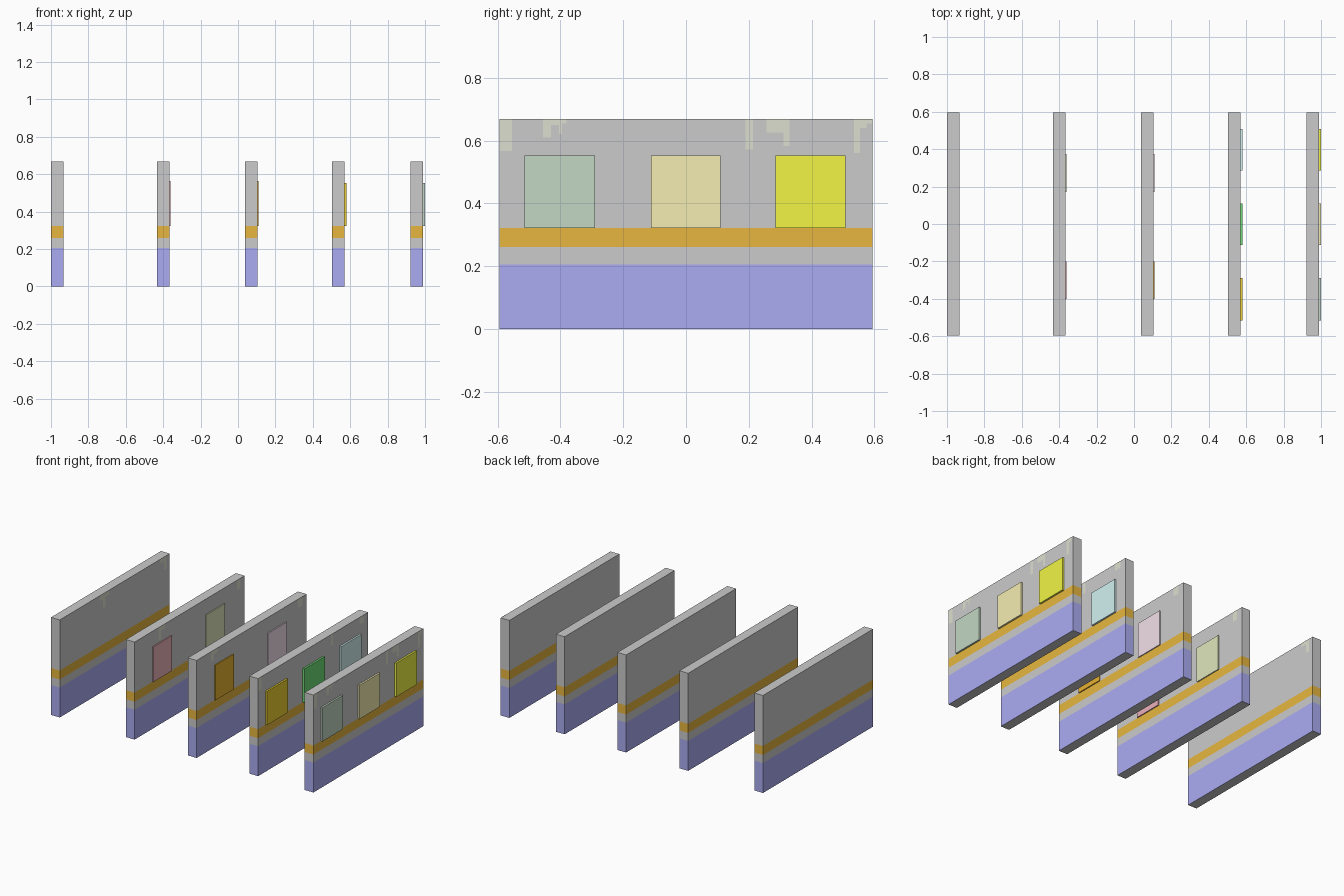
import bpy, bmesh

if "Cube" in bpy.data.objects:
    bpy.data.objects.remove(bpy.data.objects["Cube"])

HALF_Y, TOP, THICK = 0.595, 0.668, 0.066


def material(name, rgb):
    m = bpy.data.materials.new(name)
    m.diffuse_color = (*rgb, 1)
    m.use_nodes = True
    m.node_tree.nodes["Principled BSDF"].inputs["Base Color"].default_value = m.diffuse_color
    return m


BLUE = material("blue_paint", (0.41, 0.41, 0.90))
ORANGE = material("orange_paint", (0.80, 0.47, 0.05))
MOSS = material("moss", (0.72, 0.74, 0.62))


def make_object(name, bm, mats):
    mesh = bpy.data.meshes.new(name)
    bmesh.ops.recalc_face_normals(bm, faces=bm.faces)
    bm.to_mesh(mesh)
    bm.free()
    for m in mats:
        mesh.materials.append(m)
    obj = bpy.data.objects.new(name, mesh)
    bpy.context.collection.objects.link(obj)
    return obj


def wall(name, x):
    # slab with painted bands: blue base, grey, orange stripe, grey
    levels = [0, 0.205, 0.26, 0.322, TOP]
    slots = [1, 0, 2, 0]
    bm = bmesh.new()
    rings = [[bm.verts.new((px, py, z)) for px, py in
              ((x, -HALF_Y), (x + THICK, -HALF_Y), (x + THICK, HALF_Y), (x, HALF_Y))]
             for z in levels]
    for lower, upper, slot in zip(rings, rings[1:], slots):
        for i in range(4):
            j = (i + 1) % 4
            f = bm.faces.new((lower[i], lower[j], upper[j], upper[i]))
            f.material_index = slot
    bm.faces.new(rings[0][::-1])
    bm.faces.new(rings[-1])
    make_object(name, bm, [None, BLUE, ORANGE])


def plate(name, x, depth, y0, y1, z0, z1, mat):
    # thin box standing on the right face of a wall
    bm = bmesh.new()
    bmesh.ops.create_cube(bm, size=1)
    for v in bm.verts:
        v.co = (x + (v.co.x + 0.5) * depth,
                y0 + (v.co.y + 0.5) * (y1 - y0),
                z0 + (v.co.z + 0.5) * (z1 - z0))
    make_object(name, bm, [mat])


def moss(name, x, patches):
    # stepped drips hanging from the top edge: (y0, y1, lowest z)
    bm = bmesh.new()
    xf = x + THICK + 0.001
    for y0, y1, z in patches:
        bm.faces.new([bm.verts.new(c) for c in
                      ((xf, y0, z), (xf, y1, z), (xf, y1, TOP), (xf, y0, TOP))])
    mesh = make_object(name, bm, [MOSS]).data
    if mesh.polygons[0].normal.x < 0:
        mesh.flip_normals()


PAIR = ([(-0.40, -0.20), (0.17, 0.375)], 0.563, 0.007)
TRIO = ([(-0.515, -0.29), (-0.112, 0.11), (0.285, 0.508)], 0.553, 0.012)
# wall x, panel layout, panel colours, moss drips
WALLS = [
    (-1.0, None, [],
     [(-0.16, -0.13, 0.63), (-0.13, -0.10, 0.57), (-0.10, -0.06, 0.64),
      (0.49, 0.53, 0.64), (0.53, 0.56, 0.58)]),
    (-0.433, PAIR, [(0.84, 0.44, 0.50), (0.74, 0.79, 0.51)],
     [(-0.34, -0.31, 0.58), (-0.31, -0.27, 0.64), (0.51, 0.55, 0.60)]),
    (0.037, PAIR, [(0.80, 0.44, 0.03), (0.90, 0.75, 0.83)],
     [(-0.44, -0.41, 0.60), (-0.41, -0.37, 0.64), (0.50, 0.55, 0.61)]),
    (0.503, TRIO, [(0.86, 0.64, 0.03), (0.16, 0.72, 0.18), (0.64, 0.89, 0.88)],
     [(-0.595, -0.56, 0.58), (0.19, 0.215, 0.59), (0.50, 0.55, 0.62)]),
    (0.922, TRIO, [(0.54, 0.68, 0.55), (0.91, 0.85, 0.45), (0.89, 0.91, 0.06)],
     [(-HALF_Y, -0.555, 0.567), (-0.455, -0.43, 0.61), (-0.43, -0.405, 0.65),
      (-0.405, -0.395, 0.62), (-0.395, -0.38, 0.655), (0.19, 0.213, 0.572),
      (0.257, 0.31, 0.625), (0.31, 0.33, 0.582), (0.535, 0.555, 0.56),
      (0.555, 0.575, 0.64), (0.575, 0.592, 0.655)]),
]

for n, (x, layout, colours, drips) in enumerate(WALLS, 1):
    wall(f"wall_{n}", x)
    moss(f"moss_{n}", x, drips)
    if layout:
        spans, z1, depth = layout
        for k, ((y0, y1), rgb) in enumerate(zip(spans, colours), 1):
            mat = material(f"panel_paint_{n}_{k}", rgb)
            plate(f"panel_{n}_{k}", x + THICK, depth, y0, y1, 0.322, z1, mat)
